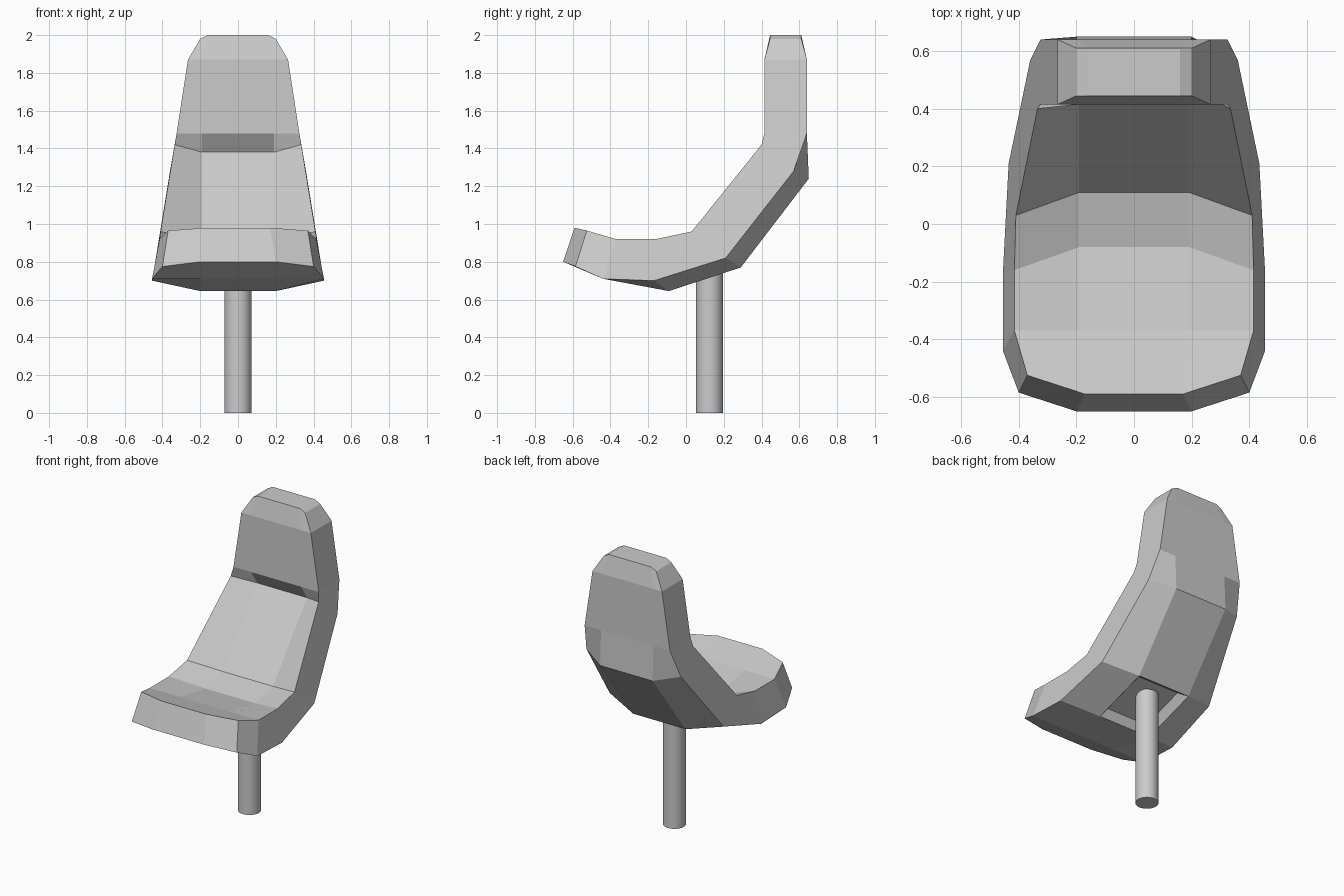
import bpy, bmesh

if "Cube" in bpy.data.objects:
    bpy.data.objects.remove(bpy.data.objects["Cube"])

# Half cross-sections along the seat, front lip to head top:
# inner centre, inner edge, outer edge, outer centre (right side)
SECTIONS = [
    [(.17, -.59, .98), (.37, -.525, .965), (.40, -.585, .775), (.20, -.65, .80)],
    [(.19, -.37, .92), (.415, -.37, .92), (.455, -.44, .71), (.20, -.44, .71)],
    [(.19, -.08, .865), (.415, -.16, .92), (.455, -.17, .70), (.20, -.09, .645)],
    [(.19, .11, .91), (.41, .03, .96), (.435, .21, .82), (.20, .29, .77)],
    [(.19, .48, 1.38), (.335, .40, 1.42), (.36, .57, 1.28), (.20, .65, 1.24)],
    [(.19, .415, 1.48), (.325, .415, 1.48), (.325, .64, 1.48), (.20, .64, 1.48)],
    [(.19, .415, 1.87), (.265, .415, 1.87), (.265, .64, 1.87), (.20, .64, 1.87)],
    [(.16, .445, 2.0), (.20, .445, 1.98), (.20, .61, 1.98), (.16, .61, 2.0)],
]

# Seat shell: loft the mirrored sections
bm = bmesh.new()
rings = []
for half in SECTIONS:
    pts = half + [(-x, y, z) for x, y, z in reversed(half)]
    rings.append([bm.verts.new(p) for p in pts])

underside = None
for s, (a, b) in enumerate(zip(rings, rings[1:])):
    for i in range(8):
        j = (i + 1) % 8
        face = bm.faces.new((a[i], a[j], b[j], b[i]))
        if s == 2 and i == 3:
            underside = face

# Front lip and head top, folded at the centre panel
for r in (rings[0], rings[-1]):
    for ids in ((0, 1, 2, 3), (0, 3, 4, 7), (4, 5, 6, 7)):
        bm.faces.new([r[i] for i in ids])
bmesh.ops.recalc_face_normals(bm, faces=bm.faces[:])

# Sunken panel around the post
bmesh.ops.inset_region(bm, faces=[underside], thickness=.06, depth=-.05)

mesh = bpy.data.meshes.new("seat")
bm.to_mesh(mesh)
bm.free()
bpy.context.collection.objects.link(bpy.data.objects.new("seat", mesh))

# Support post
bpy.ops.mesh.primitive_cylinder_add(vertices=32, radius=.072, depth=.78,
                                    location=(0, .125, .39))
post = bpy.context.object
post.name = "post"
bpy.ops.object.shade_smooth_by_angle()
